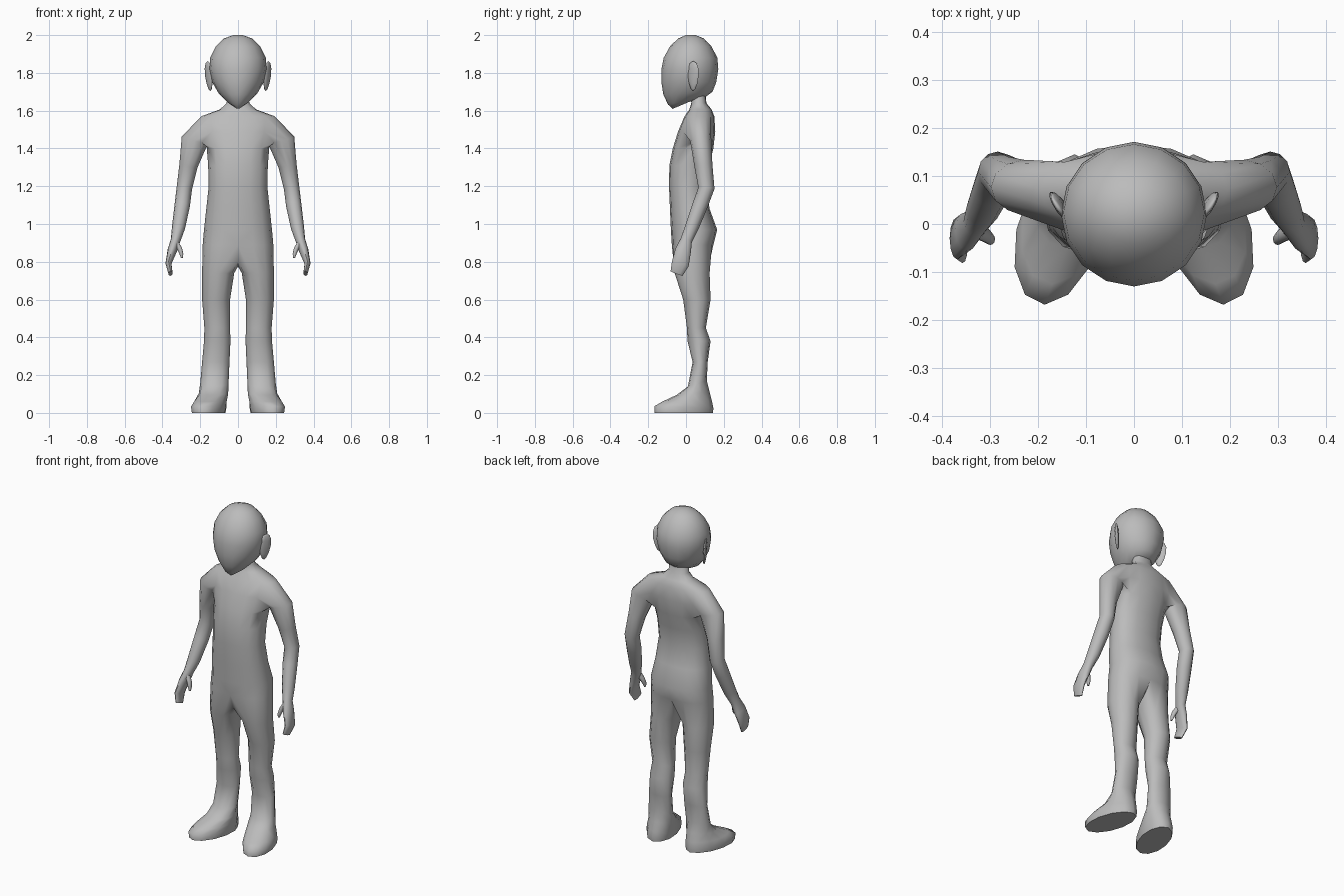
import bpy, bmesh, math
from mathutils import Vector

if "Cube" in bpy.data.objects:
    bpy.data.objects.remove(bpy.data.objects["Cube"])

skin = bpy.data.materials.new("plain grey")
skin.diffuse_color = (0.5, 0.5, 0.5, 1)
skin.use_nodes = True
skin.node_tree.nodes["Principled BSDF"].inputs["Base Color"].default_value = skin.diffuse_color


def bridge(bm, a, b, closed=True):
    """Quads between two equal rows of vertices."""
    n = len(a)
    for i in range(n if closed else n - 1):
        j = (i + 1) % n
        bm.faces.new((a[i], a[j], b[j], b[i]))


def finish(bm, name):
    """Mirror across x = 0 and make a smooth object."""
    bmesh.ops.mirror(bm, geom=bm.verts[:] + bm.edges[:] + bm.faces[:],
                     axis='X', merge_dist=0.0005)
    bmesh.ops.remove_doubles(bm, verts=bm.verts[:], dist=0.0002)
    bmesh.ops.recalc_face_normals(bm, faces=bm.faces[:])
    me = bpy.data.meshes.new(name)
    bm.to_mesh(me)
    bm.free()
    me.materials.append(skin)
    ob = bpy.data.objects.new(name, me)
    bpy.context.collection.objects.link(ob)
    bpy.ops.object.select_all(action='DESELECT')
    ob.select_set(True)
    bpy.context.view_layer.objects.active = ob
    bpy.ops.object.shade_smooth_by_angle(angle=math.radians(60))
    return ob


def half_row(bm, zf, zb, w, yf, yb, p=1.0):
    """Half ellipse from front centre round the +x side to back centre."""
    row = []
    for k in range(9):
        a = math.pi * k / 8
        s, c = max(math.sin(a), 0), math.cos(a)
        x = 0 if k in (0, 8) else w * s ** p
        y = (yf + yb) / 2 - (yb - yf) / 2 * math.copysign(abs(c) ** p, c)
        row.append(bm.verts.new((x, y, zf + (zb - zf) * (1 - c) / 2)))
    return row


def limb_ring(bm, centre, axis, ru, rb):
    """Twelve-sided ring around a limb, starting at the upper front."""
    a = Vector(axis).normalized()
    u = Vector((1, 0, 0))
    u = (u - a * u.dot(a)).normalized()
    b = u.cross(a)
    if b.y < 0:
        b = -b
    ring = []
    for i in range(12):
        t = math.radians(-60 + 30 * i)
        ring.append(bm.verts.new(Vector(centre) + u * ru * math.cos(t) + b * rb * math.sin(t)))
    return ring


def limb(bm, stations, start=None):
    pts = [Vector(s[0]) for s in stations]
    prev = start
    for i, (c, ru, rb) in enumerate(stations):
        axis = pts[min(i + 1, len(pts) - 1)] - pts[max(i - 1, 0)]
        ring = limb_ring(bm, c, axis, ru, rb)
        if prev:
            bridge(bm, prev, ring)
        prev = ring
    bm.faces.new(prev)


# ---- body: torso rows (z, half width, front y, back y)
bm = bmesh.new()
torso = [(.89, .187, -.075, .145), (.97, .18, -.08, .165), (1.08, .168, -.085, .125),
         (1.2, .155, -.09, .108), (1.31, .158, -.088, .122), (1.40, .165, -.07, .145),
         (1.49, .188, -.042, .155), (1.57, .195, -.008, .15), (1.607, .095, .018, .135),
         (1.64, .06, .028, .108), (1.72, .055, .025, .10)]
rows = [half_row(bm, z, z, w, yf, yb, .88) for z, w, yf, yb in torso]
for r in range(len(rows) - 1):
    for k in range(8):
        if r in (5, 6) and 2 <= k < 6:      # opening for the arm
            continue
        bm.faces.new((rows[r][k], rows[r][k + 1], rows[r + 1][k + 1], rows[r + 1][k]))

# arm and hand grown out of the shoulder opening
hole = rows[7][2:7] + [rows[6][6]] + rows[5][2:7][::-1] + [rows[6][2]]
limb(bm, [((.228, .078, 1.445), .072, .056), ((.262, .092, 1.31), .049, .048),
          ((.284, .108, 1.19), .041, .043), ((.295, .075, 1.10), .041, .041),
          ((.315, .03, .98), .035, .036), ((.330, .002, .915), .026, .031),
          ((.348, -.015, .86), .025, .042), ((.368, -.03, .79), .016, .046),
          ((.357, -.05, .738), .011, .034)], hole)

# leg: torso half row closed by crotch points, then rings
# (front z, back z, inner x, outer x, front y, back y, toe-out shear)
prev = rows[0] + [bm.verts.new(p) for p in ((0, .10, .83), (0, .035, .775), (0, -.045, .80))]
legs = [(.74, .74, .02, .19, -.06, .125, 0), (.6, .6, .042, .19, -.015, .13, 0),
        (.45, .45, .042, .178, .005, .105, 0), (.38, .38, .04, .18, .008, .13, 0),
        (.27, .27, .045, .19, .035, .115, 0), (.14, .17, .05, .2, .01, .11, 0),
        (.095, .11, .052, .208, -.05, .125, .1), (.06, .06, .06, .232, -.125, .138, .18),
        (.035, .025, .065, .245, -.168, .145, .2), (0, 0, .07, .24, -.168, .143, .2)]
for zf, zb, xi, xo, yf, yb, sh in legs:
    ring = []
    for i in range(12):
        t = math.radians(-30 + 30 * i)
        c = math.cos(t)
        y = (yf + yb) / 2 - (yb - yf) / 2 * c
        x = (xi + xo) / 2 + (xo - xi) / 2 * math.sin(t) - sh * (y - (yf + yb) / 2)
        ring.append(bm.verts.new((x, y, zf + (zb - zf) * (1 - c) / 2)))
    bridge(bm, prev, ring)
    prev = ring
bm.faces.new(prev)
finish(bm, "body")

# ---- thumbs
bm = bmesh.new()
limb(bm, [((.330, -.012, .905), .014, .018), ((.308, -.024, .868), .013, .015),
          ((.299, -.032, .84), .010, .012), ((.297, -.035, .82), .005, .007)])
finish(bm, "thumbs")

# ---- head: rows (front z, back z, half width, front y, back y)
bm = bmesh.new()
skull = [(1.61, 1.665, .025, -.07, .06), (1.632, 1.67, .06, -.095, .10),
         (1.685, 1.70, .103, -.12, .14), (1.75, 1.75, .136, -.13, .16),
         (1.82, 1.82, .152, -.13, .171), (1.88, 1.88, .147, -.118, .166),
         (1.94, 1.94, .118, -.085, .135), (1.982, 1.982, .075, -.042, .095),
         (2.0, 2.0, .025, 0, .05)]
rows = [half_row(bm, *s) for s in skull]
for a, b in zip(rows, rows[1:]):
    bridge(bm, a, b, False)
bm.faces.new(rows[0])
bm.faces.new(rows[-1])
finish(bm, "head")

# ---- ears: thin tapered ovals flaring backwards
bm = bmesh.new()
bmesh.ops.create_uvsphere(bm, u_segments=10, v_segments=6, radius=1)
turn = math.radians(-32)
for v in bm.verts:
    taper = 1 + .25 * v.co.z
    x, y, z = v.co.x * .011, v.co.y * .034 * taper, v.co.z * .08
    v.co = (.154 + x * math.cos(turn) - y * math.sin(turn) + z * .09,
            .038 + x * math.sin(turn) + y * math.cos(turn), 1.783 + z)
finish(bm, "ears")
